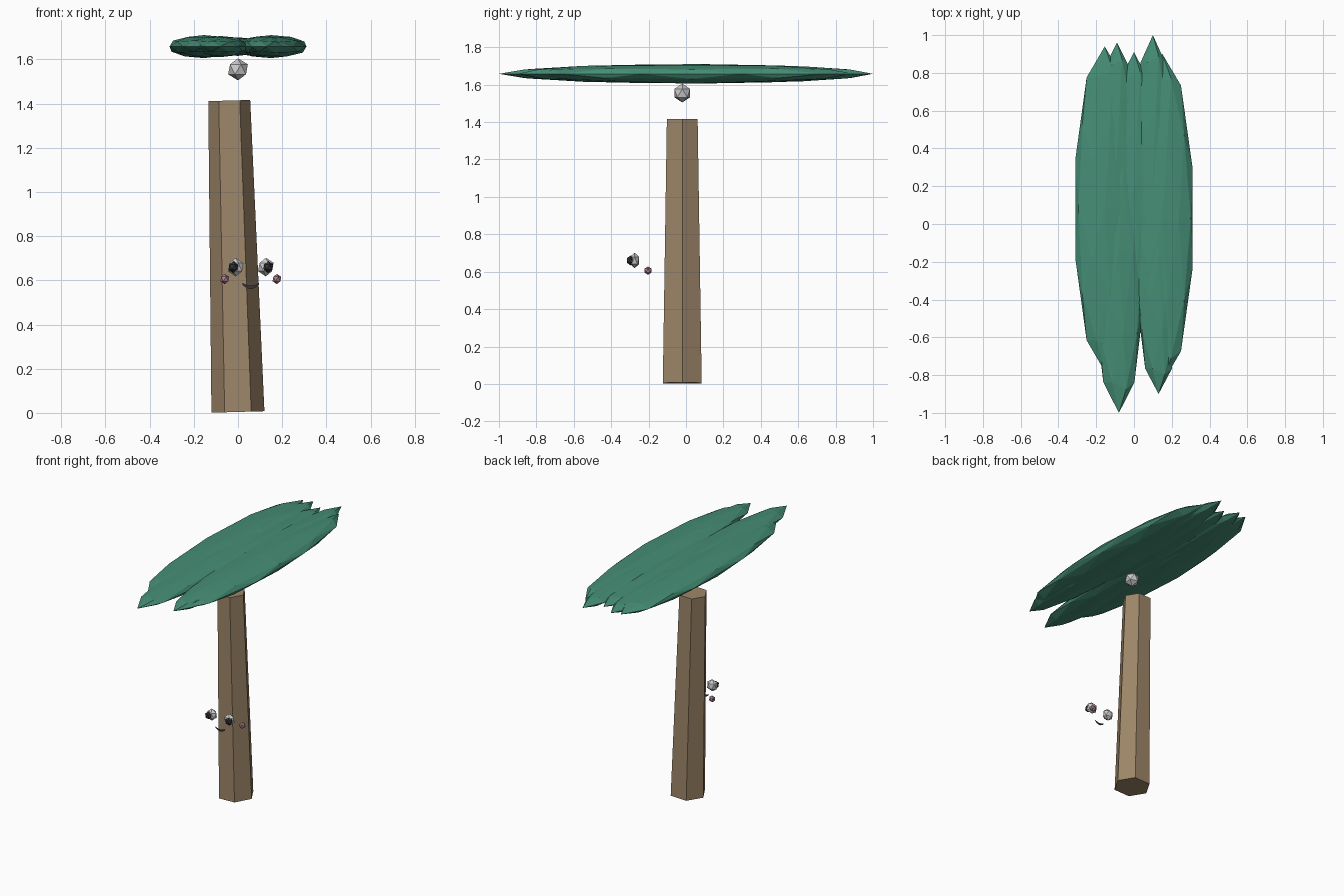
import bpy, bmesh, math
from mathutils import Matrix, Vector

if "Cube" in bpy.data.objects:
    bpy.data.objects.remove(bpy.data.objects["Cube"])


def material(name, rgb):
    m = bpy.data.materials.new(name)
    m.diffuse_color = (*rgb, 1)
    m.use_nodes = True
    m.node_tree.nodes["Principled BSDF"].inputs["Base Color"].default_value = m.diffuse_color
    return m


leaf = material("leaf", (0.06, 0.27, 0.18))
bark = material("bark", (0.34, 0.24, 0.14))
dark = material("dark", (0.035, 0.035, 0.04))
white = material("white", (0.75, 0.75, 0.75))
pink = material("pink", (0.45, 0.22, 0.26))


def add(name, bm, mat=None):
    me = bpy.data.meshes.new(name)
    bm.to_mesh(me)
    bm.free()
    ob = bpy.data.objects.new(name, me)
    bpy.context.collection.objects.link(ob)
    if mat:
        me.materials.append(mat)
    return ob


def ball(name, loc, size, sub, mat=None):
    bm = bmesh.new()
    bmesh.ops.create_icosphere(bm, subdivisions=sub, radius=1)
    bmesh.ops.scale(bm, vec=Vector(size), verts=bm.verts)
    ob = add(name, bm, mat)
    ob.location = loc
    return ob


# Leaning six-sided trunk
bm = bmesh.new()
bmesh.ops.create_cone(bm, cap_ends=True, segments=6, radius1=0.12, radius2=0.095, depth=1.41,
                      matrix=Matrix.Rotation(math.radians(30), 4, 'Z'))
bm.verts.ensure_lookup_table()
# Make sure corners point along x
if max(v.co.x for v in bm.verts) < 0.11:
    bmesh.ops.rotate(bm, verts=bm.verts, matrix=Matrix.Rotation(math.radians(30), 3, 'Z'))
trunk = add("trunk", bm, bark)
trunk.location = (-0.02, -0.02, 0.709)
trunk.rotation_euler = (0, math.radians(-1.6), 0)

# Canopy of overlapping long flat lobes: x, y, half width, half length, half height
lobes = [
    (-0.155, 0.08, 0.163, 0.86, 0.052),
    (0.15, 0.03, 0.168, 0.87, 0.052),
    (-0.08, -0.15, 0.14, 0.85, 0.048),
    (0.13, -0.20, 0.12, 0.70, 0.050),
    (-0.09, 0.35, 0.10, 0.61, 0.044),
    (0.10, 0.25, 0.11, 0.75, 0.047),
    (0.0, 0.20, 0.12, 0.71, 0.042),
]
for x, y, w, l, h in lobes:
    ball("leaf_lobe", (x, y, 1.658), (w, l, h), 2, leaf)

# Fruit under the canopy
ball("fruit", (0, -0.02, 1.555), (0.05, 0.05, 0.05), 1)

# Eyes and cheeks, mirrored about the face centre
cx = 0.058
for s in (-1, 1):
    ball("eye", (cx + s * 0.068, -0.275, 0.66), (0.039, 0.029, 0.042), 1, white)
    ball("pupil", (cx + s * 0.079, -0.295, 0.66), (0.025, 0.025, 0.027), 1, dark)
    ball("cheek", (cx + s * 0.118, -0.203, 0.606), (0.022, 0.022, 0.023), 1, pink)

# Flat smiling mouth
bm = bmesh.new()
n = 6
top, low = [], []
for i in range(n + 1):
    t = -1 + 2 * i / n
    x = cx + 0.037 * t
    top.append(bm.verts.new((x, -0.28, 0.576 + 0.012 * t * t)))
    low.append(bm.verts.new((x, -0.28, 0.561 + 0.018 * t * t)))
for i in range(n):
    bm.faces.new((low[i], low[i + 1], top[i + 1], top[i]))
add("mouth", bm, dark)
